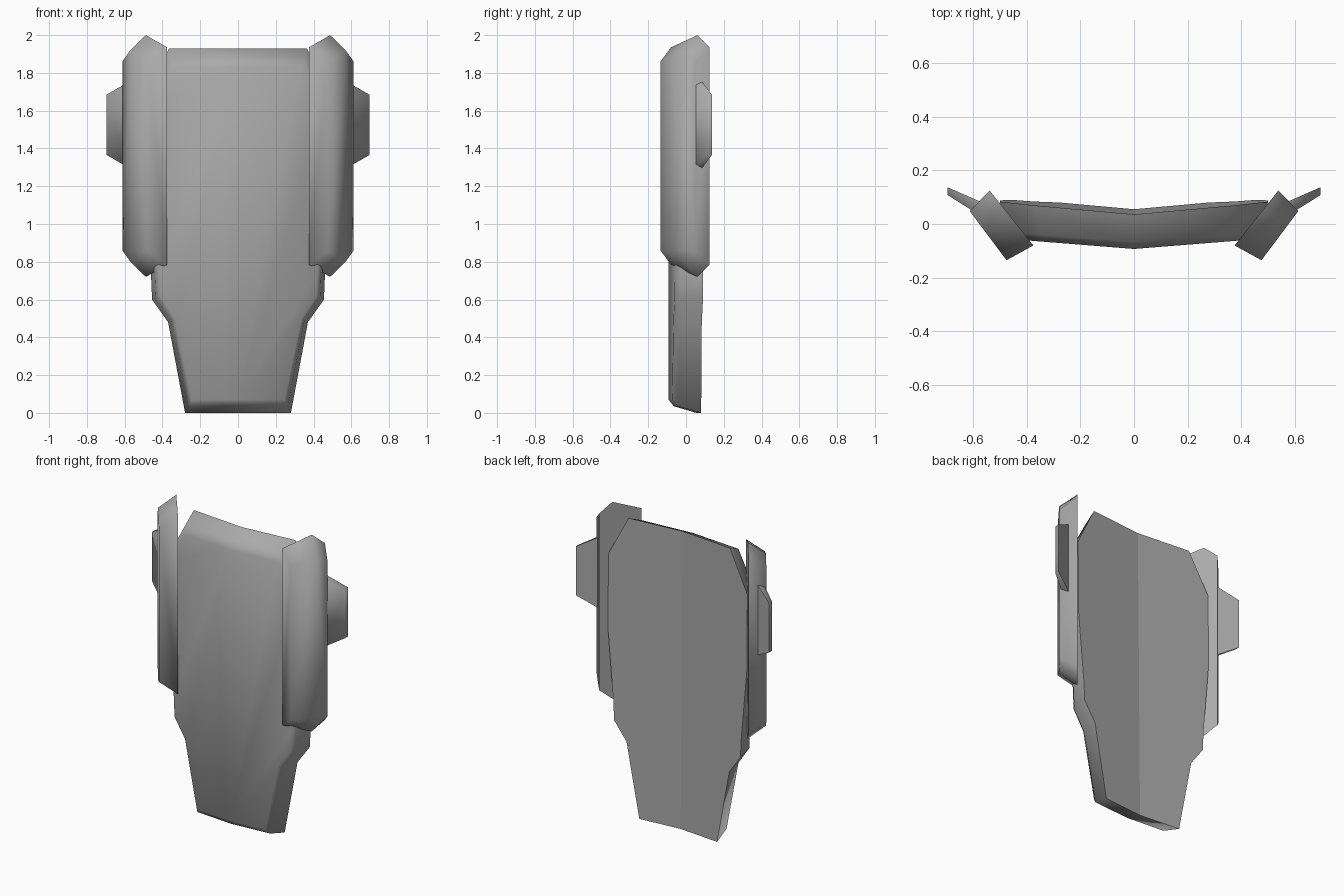
import bpy, bmesh
from math import radians
from mathutils import Vector

cube = bpy.data.objects.get("Cube")
if cube:
    bpy.data.objects.remove(cube, do_unlink=True)

GREY = (0.4, 0.4, 0.4, 1)
grey = bpy.data.materials.new("plain_grey")
grey.use_nodes = True
grey.diffuse_color = GREY
grey.node_tree.nodes["Principled BSDF"].inputs["Base Color"].default_value = GREY


def loft(name, rings, folded=False, flat_back=False):
    """Bridge closed rings and cap both ends; folded caps split on the centre line."""
    bm = bmesh.new()
    loops = [[bm.verts.new(p) for p in ring] for ring in rings]
    n = len(loops[0])
    for a, b in zip(loops, loops[1:]):
        for i in range(n):
            j = (i + 1) % n
            bm.faces.new((a[i], a[j], b[j], b[i]))
    caps = []
    for ring in (loops[0], loops[-1]):
        if folded:
            h = n // 2
            caps.append(bm.faces.new(ring[:h + 1]))
            caps.append(bm.faces.new(ring[h:] + ring[:1]))
        else:
            caps.append(bm.faces.new(ring))
    bmesh.ops.recalc_face_normals(bm, faces=bm.faces)
    bm.faces.index_update()
    flat = [f.index for f in caps[:2 if folded else 1]] if flat_back else []
    mesh = bpy.data.meshes.new(name)
    bm.to_mesh(mesh)
    bm.free()
    mesh.shade_smooth()
    mesh.set_sharp_from_angle(angle=radians(87))
    for i in flat:
        mesh.polygons[i].use_smooth = False
    mesh.materials.append(grey)
    obj = bpy.data.objects.new(name, mesh)
    bpy.context.collection.objects.link(obj)
    return obj


# Central plate: half outlines (x, z) of the back and of the smaller front
back = [(0, 1.93), (.365, 1.93), (.5, 1.67), (.5, 1.18), (.46, .72),
        (.455, .6), (.37, .48), (.28, 0), (0, 0)]
front = [(0, 1.83), (.335, 1.83), (.45, 1.63), (.45, 1.18), (.42, .74),
         (.415, .62), (.335, .5), (.245, .07), (0, .07)]


def plate_ring(depth, inset):
    half = []
    for (bx, bz), (fx, fz) in zip(back, front):
        rear = Vector((bx, .055 - .01 * bz + .09 * bx, bz))
        fore = Vector((fx, -.093 + .08 * fx, fz))
        p = rear.lerp(fore, inset)
        p.y = rear.y + (fore.y - rear.y) * depth
        half.append(p)
    return half + [Vector((-p.x, p.y, p.z)) for p in half[-2:0:-1]]


loft("central_plate", [plate_ring(0, 0), plate_ring(.8, .5), plate_ring(1, 1)],
     folded=True, flat_back=True)


# Slanted side panels and their small outer fins
def panel_ring(sx, start, end, corner, peak):
    a, b = Vector(start), Vector(end)
    mid = 1.36
    steps = [(0, corner), (.69, peak), (1, corner), (1, -corner), (.69, -peak), (0, -corner)]
    pts = [(a.lerp(b, t), mid + h) for t, h in steps]
    return [(sx * p.x, p.y, z) for p, z in pts]


def fin_ring(sx, fore, rear, fore_half, rear_half):
    mid = 1.525
    corners = [(fore, fore_half), (rear, rear_half), (rear, -rear_half), (fore, -fore_half)]
    return [(sx * p[0], p[1], mid + h) for p, h in corners]


for side, sx in (("left", 1), ("right", -1)):
    loft(side + "_panel", [
        panel_ring(sx, (.375, -.08), (.538, .125), .575, .64),
        panel_ring(sx, (.475, -.135), (.612, .048), .5, .56)], flat_back=True)
    loft(side + "_fin", [
        fin_ring(sx, (.59, .042), (.565, .08), .22, .235),
        fin_ring(sx, (.695, .108), (.695, .137), .16, .16)])
